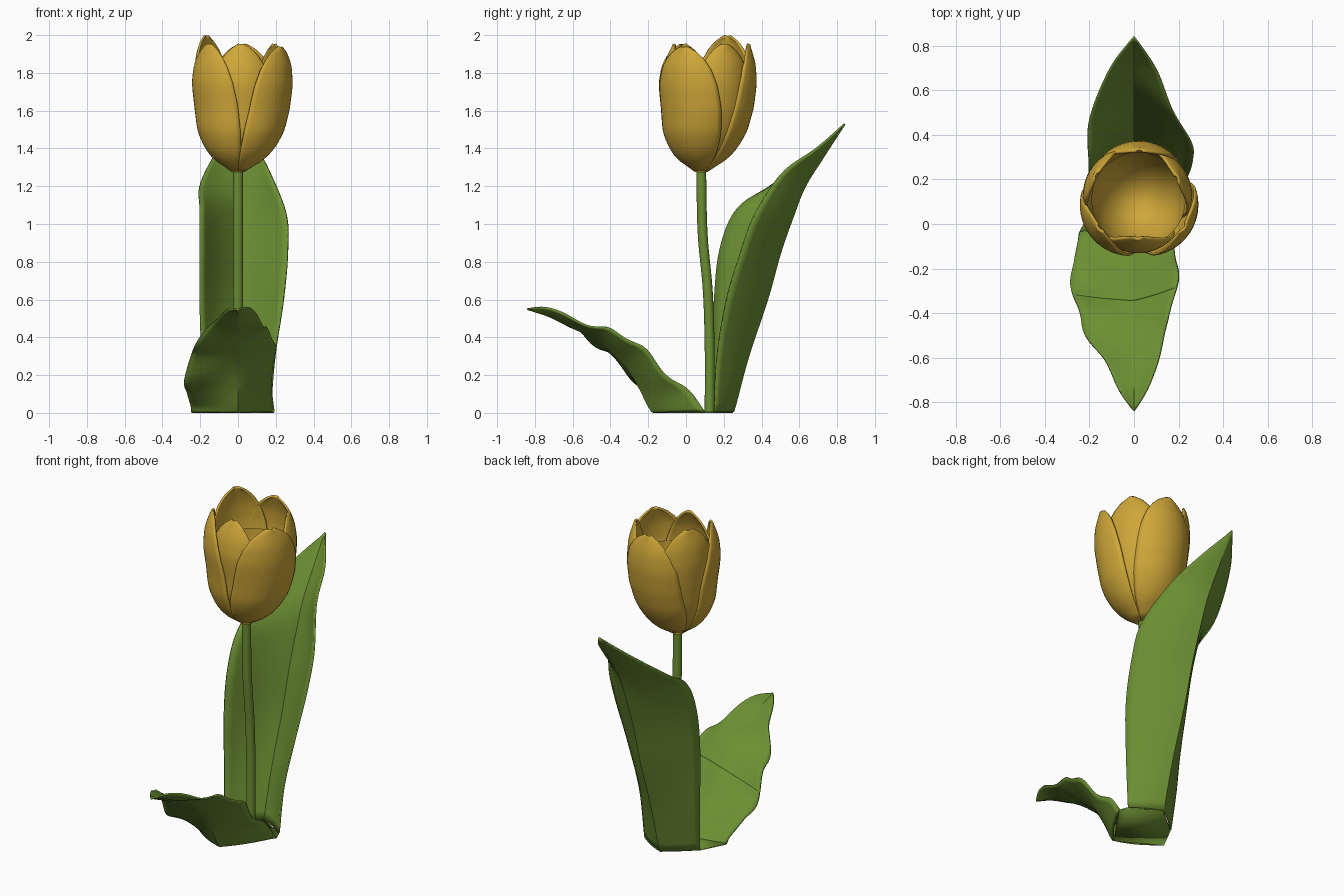
import bpy, bmesh, math
from mathutils import Vector

if "Cube" in bpy.data.objects:
    bpy.data.objects.remove(bpy.data.objects["Cube"])


def material(name, rgb):
    m = bpy.data.materials.new(name)
    m.diffuse_color = (*rgb, 1)
    m.use_nodes = True
    m.node_tree.nodes["Principled BSDF"].inputs["Base Color"].default_value = m.diffuse_color
    return m


GREEN = material("leaf green", (0.15, 0.275, 0.033))
GOLD = material("petal gold", (0.62, 0.385, 0.04))


def finish(name, bm, mat, thick=0, angle=35):
    bmesh.ops.remove_doubles(bm, verts=bm.verts, dist=0.0005)
    bmesh.ops.recalc_face_normals(bm, faces=bm.faces)
    me = bpy.data.meshes.new(name)
    bm.to_mesh(me)
    bm.free()
    me.materials.append(mat)
    ob = bpy.data.objects.new(name, me)
    bpy.context.collection.objects.link(ob)
    bpy.ops.object.select_all(action='DESELECT')
    ob.select_set(True)
    bpy.context.view_layer.objects.active = ob
    bpy.ops.object.shade_smooth_by_angle(angle=math.radians(angle))
    if thick:
        s = ob.modifiers.new("thickness", 'SOLIDIFY')
        s.thickness = thick
        s.offset = 0
    return ob


def sheet(name, rows, mat, thick=0, angle=35):
    """Skin a grid of points given as rows."""
    bm = bmesh.new()
    g = [[bm.verts.new(p) for p in row] for row in rows]
    for a, b in zip(g, g[1:]):
        for i in range(len(a) - 1):
            bm.faces.new((a[i], a[i + 1], b[i + 1], b[i]))
    return finish(name, bm, mat, thick, angle)


def spline(pts, t):
    """Catmull-Rom point at t in 0..1."""
    p = [Vector(q) for q in pts]
    p = [2 * p[0] - p[1]] + p + [2 * p[-1] - p[-2]]
    f = t * (len(pts) - 1)
    i = min(int(f), len(pts) - 2)
    u = f - i
    a, b, c, d = p[i:i + 4]
    return 0.5 * (2 * b + (c - a) * u + (2 * a - 5 * b + 4 * c - d) * u * u
                  + (3 * b - a - 3 * c + d) * u ** 3)


def table(keys, t):
    """Linear lookup in (t, value) pairs."""
    for (a, va), (b, vb) in zip(keys, keys[1:]):
        if t <= b:
            return va + (vb - va) * (t - a) / (b - a)
    return keys[-1][1]


def leaf(name, left, keel, right, bow, ruffle, fill_to=0):
    """Leaf from two edges and a keel; fill_to makes only a shallow inner floor."""
    rows = []
    for j in range(41):
        t = j / 40 * (fill_to or 1)
        l, k, r = (spline(c, t) for c in (left, keel, right))
        if fill_to:
            k = ((l + r) / 2).lerp(k, 0.1 + 0.85 * j / 40)
        out = (k - (l + r) / 2) * bow
        row = []
        for i in range(-8, 9):
            u = abs(i) / 8
            p = k.lerp(l if i < 0 else r, u) + out * math.sin(math.pi * u)
            p.z += ruffle * u * u * math.sin(26 * t + (1.5 if i < 0 else 0)) * math.sin(math.pi * t)
            p.z = max(p.z, 0.006)
            row.append(p)
        rows.append(row)
    return sheet(name, rows, GREEN, 0.01, 60 if fill_to else 35)


# Tall back leaf, folded along its keel
BL = [(-.17, .11, 0), (-.19, .14, .3), (-.2, .15, .6), (-.2, .18, .87),
      (-.2, .27, 1.08), (-.2, .46, 1.21), (-.11, .69, 1.39), (0, .84, 1.53)]
BK = [(0, .25, 0), (0, .33, .3), (0, .43, .6), (0, .50, .85),
      (0, .57, 1.05), (0, .63, 1.2), (0, .73, 1.36), (0, .84, 1.53)]
BR = [(.17, .15, 0), (.195, .165, .3), (.24, .215, .6), (.262, .29, .85),
      (.255, .365, 1.05), (.17, .51, 1.27), (.10, .69, 1.4), (0, .84, 1.53)]
leaf("back_leaf", BL, BK, BR, 0.09, 0)

# Low drooping front leaf with wavy edges, and the floor inside its cupped foot
FL = [(-.245, -.035, 0), (-.25, -.07, .05), (-.27, -.17, .10), (-.285, -.28, .18),
      (-.245, -.39, .30), (-.22, -.5, .38), (-.13, -.61, .47), (-.07, -.74, .54), (0, -.84, .55)]
FK = [(0, -.175, 0), (0, -.205, .05), (0, -.25, .14), (0, -.32, .25),
      (0, -.40, .33), (0, -.5, .41), (0, -.6, .45), (0, -.72, .51), (0, -.84, .55)]
FR = [(.19, .10, 0), (.175, 0, .13), (.18, -.13, .22), (.2, -.24, .36),
      (.165, -.37, .42), (.14, -.48, .46), (.11, -.61, .50), (.06, -.74, .56), (0, -.84, .55)]
leaf("front_leaf", FL, FK, FR, 0.10, 0.014)
leaf("front_leaf_floor", FL, FK, FR, 0.05, 0.014, 0.42)

# Flat base closing the foot of the leaves
bm = bmesh.new()
bm.faces.new([bm.verts.new((p[0], p[1], 0.004))
              for p in (BK[0], BL[0], FL[0], FK[0], FR[0], BR[0])])
finish("leaf_base", bm, GREEN, 0.008)

# Stem
path = [(0, .125, 0), (0, .125, .35), (0, .115, .65), (0, .088, .95), (0, .08, 1.3)]
rows = []
for j in range(25):
    c = spline(path, j / 24)
    rows.append([c + 0.026 * Vector((math.cos(a * math.pi / 8), math.sin(a * math.pi / 8), 0))
                 for a in range(17)])
sheet("stem", rows, GREEN, 0, 60)

# Petals: cup profile and half-width (degrees) against height
RADIUS = [(0, .015), (.03, .06), (.1, .13), (.2, .182), (.32, .22), (.5, .243),
          (.7, .26), (.85, .26), (1, .243)]
WIDTH = [(0, 60), (.32, 54), (.55, 48), (.7, 43), (.82, 36), (.9, 28), (.96, 18), (1, 5)]


def petal(name, angle, top, scale, curl):
    rows = []
    for j in range(31):
        t = 1 - (1 - j / 30) ** 1.3
        half = table(WIDTH, t)
        # average neighbouring samples to round the profile
        r = sum(table(RADIUS, min(1, max(0, t + d))) for d in (-.03, 0, .03)) / 3 * scale
        r -= curl * max(0, (t - .6) / .4) ** 2
        s = min(1, 2 * t)
        row = []
        for i in range(-8, 9):
            u = i / 8
            a = math.radians(angle + u * half)
            rr = r * (1 - 0.05 * u * u)
            row.append((.02 * s + rr * math.cos(a), .08 + .03 * s + rr * math.sin(a),
                        1.28 + (top - 1.28) * t))
        rows.append(row)
    return sheet(name, rows, GOLD, 0.012, 50)


for n, (ang, top, scale, curl) in enumerate([(-31, 1.935, 1.04, .01), (89, 1.95, 1.0, .02),
                                             (216, 1.95, 1.03, .03)]):
    petal(f"outer_petal_{n + 1}", ang, top, scale, curl)
for n, (ang, top, scale, curl) in enumerate([(29, 1.95, .93, .025), (150, 1.995, .96, .01),
                                             (269, 1.95, .92, .05)]):
    petal(f"inner_petal_{n + 1}", ang, top, scale, curl)

# Smooth bowl lining the inside of the bloom
rows = []
for j in range(13):
    a = j / 12 * math.pi / 2
    rows.append([(.02 + .212 * math.sin(a) * math.cos(b * math.pi / 16),
                  .11 + .212 * math.sin(a) * math.sin(b * math.pi / 16),
                  1.74 - .33 * math.cos(a)) for b in range(33)])
sheet("bloom_lining", rows, GOLD, 0, 60)
